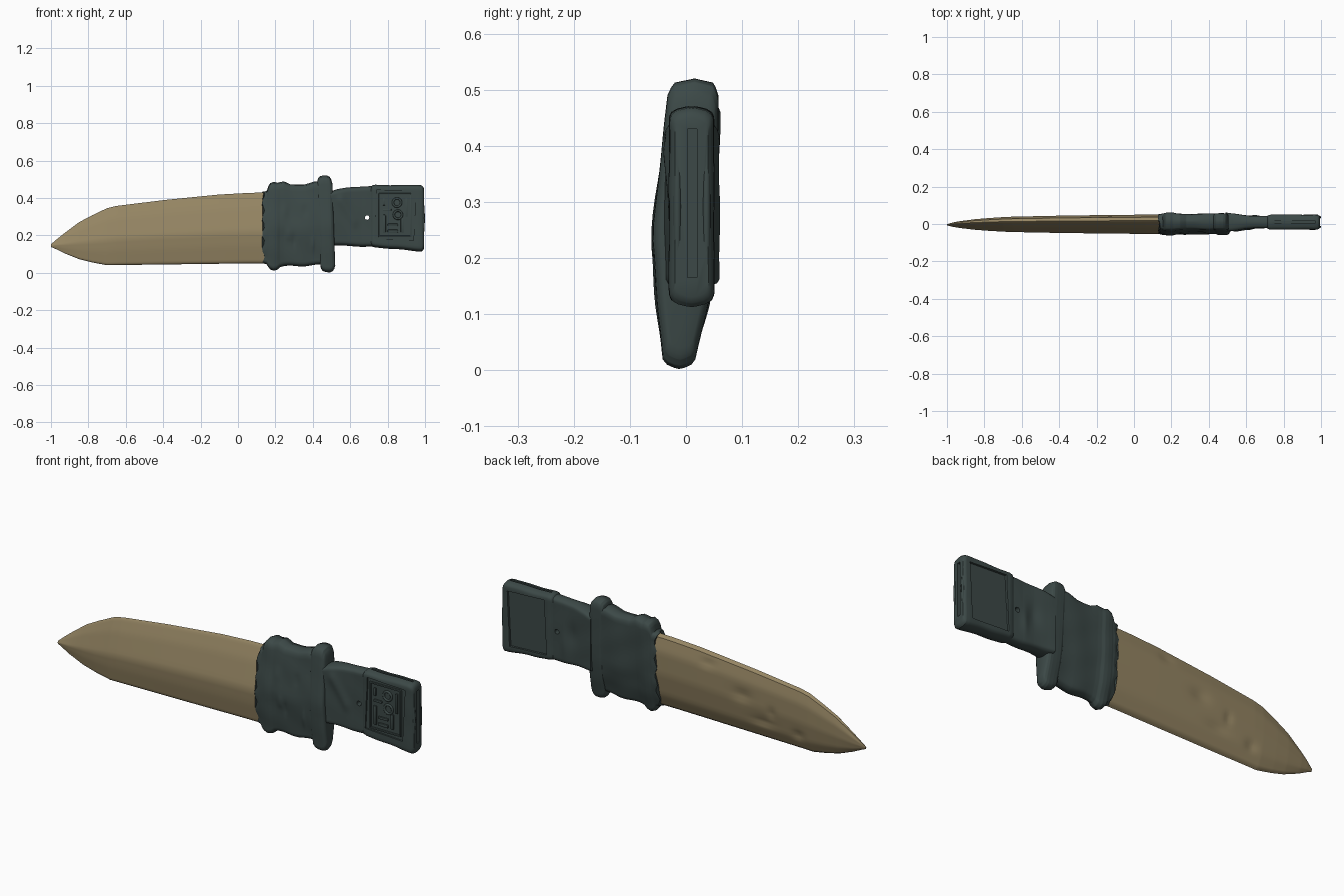
import bpy, bmesh, math
from mathutils import Vector

if "Cube" in bpy.data.objects:
    bpy.data.objects.remove(bpy.data.objects["Cube"])


def material(name, rgb):
    m = bpy.data.materials.new(name)
    m.diffuse_color = (*rgb, 1)
    m.use_nodes = True
    m.node_tree.nodes["Principled BSDF"].inputs["Base Color"].default_value = m.diffuse_color
    return m


TAN = material("tan blade", (0.30, 0.235, 0.125))
DARK = material("dark slate", (0.045, 0.066, 0.063))


def lerp(table, x):
    """Read a table of (x, values...) rows at x."""
    if x <= table[0][0]:
        return table[0][1:]
    for a, b in zip(table, table[1:]):
        if x <= b[0]:
            f = (x - a[0]) / (b[0] - a[0])
            return [p + (q - p) * f for p, q in zip(a[1:], b[1:])]
    return table[-1][1:]


def finish(ob, angle=35):
    bpy.ops.object.select_all(action='DESELECT')
    ob.select_set(True)
    bpy.context.view_layer.objects.active = ob
    bpy.ops.object.shade_smooth_by_angle(angle=math.radians(angle))


def mesh_object(name, bm, mat):
    bmesh.ops.recalc_face_normals(bm, faces=bm.faces)
    me = bpy.data.meshes.new(name)
    bm.to_mesh(me)
    bm.free()
    ob = bpy.data.objects.new(name, me)
    bpy.context.collection.objects.link(ob)
    me.materials.append(mat)
    return ob


def loft(name, stations, front, back, mat, steps=60, n=26, centre=0.0,
         wobble=0.0, shear=0.0, jag=0.0, bumps=()):
    """Skin rings along x. Station: x, low z, high z, thickness scale.
    front/back: (height fraction, y). Bump: side, x, z, x size, z size, height."""
    x0, x1 = stations[0][0], stations[-1][0]
    xs = sorted({s[0] for s in stations} |
                {round(x0 + (x1 - x0) * i / steps, 5) for i in range(steps + 1)})
    ts = [0.5 - 0.5 * math.cos(math.pi * i / n) for i in range(n + 1)]
    ring = [(t, front, -1) for t in ts] + [(t, back, 1) for t in ts[-2:0:-1]]
    bm = bmesh.new()
    rings = []
    for x in xs:
        lo, hi, s = lerp(stations, x)
        row = []
        for t, prof, side in ring:
            y = centre + (lerp(prof, t)[0] - centre) * s
            z = lo + (hi - lo) * t
            y += side * wobble * math.sin(31 * x + 17 * z) * math.sin(23 * z - 9 * x) * s
            z += wobble * math.sin(41 * x + 3 * t) * (2 * t - 1)
            for bs, bx, bz, rx, rz, h in bumps:
                if bs == side:
                    y += side * h * math.exp(-((x - bx) / rx) ** 2 - ((z - bz) / rz) ** 2)
            fade = max(0, 1 - (x - x0) / 0.03)
            dx = shear * (0.5 - t) + jag * fade * math.sin(29 * t + side)
            row.append(bm.verts.new((x + dx, y, z)))
        rings.append(row)
    m = len(ring)
    for a, b in zip(rings, rings[1:]):
        for i in range(m):
            bm.faces.new((a[i], a[(i + 1) % m], b[(i + 1) % m], b[i]))
    bm.faces.new(rings[0])
    bm.faces.new(rings[-1])
    return mesh_object(name, bm, mat)


def box(name, lo, hi, mat, bevel=0.0, tilt=0.0):
    bm = bmesh.new()
    bmesh.ops.create_cube(bm, size=1)
    c = (Vector(lo) + Vector(hi)) / 2
    for v in bm.verts:
        v.co = Vector([v.co[i] * (hi[i] - lo[i]) for i in range(3)])
    if bevel:
        bmesh.ops.bevel(bm, geom=bm.edges[:], offset=bevel, segments=2,
                        affect='EDGES', profile=0.5)
    ob = mesh_object(name, bm, mat)
    ob.location = c
    ob.rotation_euler.y = tilt
    return ob


def cut(ob, cutter):
    mod = ob.modifiers.new("cut", 'BOOLEAN')
    mod.operation = 'DIFFERENCE'
    mod.object = cutter
    cutter.hide_render = True
    bpy.context.view_layer.update()
    bpy.context.view_layer.objects.active = ob
    bpy.ops.object.modifier_apply(modifier=mod.name)
    bpy.data.objects.remove(cutter)


# Blade: lens section with a ridge, dented on the back
blade = loft("blade", [
    (-1, .138, .152, .06), (-.97, .125, .178, .22), (-.93, .105, .21, .36),
    (-.85, .073, .27, .55), (-.78, .055, .307, .66), (-.7, .04, .345, .76),
    (-.65, .041, .357, .8), (-.4, .044, .388, .9), (-.1, .048, .418, .98),
    (.06, .05, .427, 1), (.2, .05, .43, 1)],
    [(0, -.02), (.02, -.03), (.25, -.046), (.45, -.053), (.8, -.018), (.98, .01), (1, .018)],
    [(0, -.02), (.03, -.002), (.2, .027), (.5, .047), (.8, .05), (.97, .036), (1, .018)],
    TAN, steps=90, centre=-.004,
    bumps=[(1, -.34, .25, .05, .025, -.009), (1, -.45, .14, .06, .015, -.009),
           (1, -.5, .2, .02, .02, -.008), (1, -.64, .12, .03, .02, -.009),
           (1, -.15, .36, .04, .015, -.006)])
finish(blade, 40)

# Collar: ragged mouth, raised rim and sunken middle
slab_front = [(0, -.012), (.008, -.03), (.03, -.041), (.2, -.05), (.46, -.06),
              (.77, -.043), (.95, -.033), (.985, -.022), (1, .015)]
slab_back = [(0, -.012), (.008, .006), (.03, .016), (.2, .037), (.4, .052),
             (.77, .057), (.95, .058), (.985, .05), (1, .015)]
collar = loft("collar", [
    (.135, .05, .432, .92), (.155, .045, .437, 1), (.163, .03, .465, 1),
    (.172, .02, .48, 1.03), (.19, .013, .489, 1.04), (.21, .018, .483, 1.02),
    (.225, .03, .485, .95), (.245, .034, .487, .93), (.28, .036, .47, .93),
    (.36, .036, .475, .94), (.41, .04, .486, .95), (.46, .045, .488, .95)],
    slab_front, slab_back, DARK, centre=0, wobble=.0025, jag=.007,
    bumps=[(-1, .27, .2, .015, .015, .007), (-1, .3, .17, .01, .02, -.006),
           (-1, .4, .15, .008, .03, .006), (-1, .25, .33, .02, .03, .005),
           (-1, .36, .33, .02, .02, -.005)])
finish(collar, 60)

# Guard: upright bar with rounded ends
guard = loft("guard", [
    (.432, .035, .49, .8), (.437, .018, .505, .92), (.447, .008, .515, .99),
    (.463, .003, .52, 1.0), (.485, .003, .52, 1.0), (.497, .008, .515, .98),
    (.506, .02, .5, .9), (.512, .04, .48, .75)],
    slab_front, slab_back, DARK, steps=24, shear=.016, wobble=.001)
finish(guard, 60)

# Grip neck, thinning toward the pommel, with diagonal folds
flat_front = [(0, .01), (.008, -.008), (.03, -.02), (.06, -.024), (.94, -.024),
              (.97, -.02), (.992, -.008), (1, .01)]
flat_back = [(t, .02 - y) for t, y in flat_front]
folds = [(-1, .55 + .018 * i, .39 - .03 * i, .022, .025, .006) for i in range(5)]
neck = loft("grip_neck", [
    (.49, .147, .435, 1.45), (.53, .145, .447, 1.3), (.6, .142, .456, 1.08),
    (.66, .14, .462, .95), (.75, .137, .462, .9)],
    flat_front, flat_back, DARK, centre=.01, wobble=.0015,
    bumps=folds + [(1, .6, .3, .03, .05, -.006), (1, .65, .25, .02, .06, .005)])
bm = bmesh.new()
bmesh.ops.create_cone(bm, cap_ends=True, segments=16, radius1=.012, radius2=.012, depth=.4)
hole = mesh_object("hole_cutter", bm, DARK)
hole.location = (.69, 0, .295)
hole.rotation_euler.x = math.pi / 2
cut(neck, hole)
finish(neck, 45)

# Pommel: block with end slot, top groove and sunken panels
pommel = loft("pommel", [
    (.712, .143, .46, .95), (.72, .138, .467, 1.1), (.735, .134, .47, 1.18),
    (.85, .126, .469, 1.18), (.965, .114, .471, 1.18), (.982, .113, .468, 1.14),
    (.99, .12, .46, 1.0), (.995, .13, .45, .86)],
    flat_front, flat_back, DARK, centre=.01, wobble=.001, steps=40)
TILT = .05
for lo, hi, tilt in [((.95, .003, .165), (1.1, .02, .43), 0),
                     ((.74, .005, .46), (.97, .016, .6), 0),
                     ((.735, -.2, .178), (.945, -.022, .438), TILT),
                     ((.75, .039, .16), (.955, .2, .435), TILT)]:
    cut(pommel, box("cutter", lo, hi, DARK, tilt=tilt))
finish(pommel, 40)

# Raised abstract pattern inside the front panel: frame, bars and rings
bars = [(.752, .19, .76, .425), (.92, .19, .928, .425), (.752, .19, .928, .198),
        (.752, .417, .928, .425), (.775, .215, .79, .31), (.8, .215, .855, .23),
        (.87, .215, .885, .29), (.8, .25, .855, .262), (.775, .33, .82, .342),
        (.775, .36, .787, .4), (.895, .3, .907, .4)]
for i, (xa, za, xb, zb) in enumerate(bars):
    ob = box(f"panel_bar_{i + 1}", (xa, -.03, za), (xb, -.018, zb), DARK, bevel=.003)
    finish(ob)
for i, (x, z) in enumerate([(.855, .31), (.85, .375)]):
    bpy.ops.mesh.primitive_torus_add(major_radius=.022, minor_radius=.006,
                                     major_segments=20, minor_segments=8,
                                     location=(x, -.023, z), rotation=(math.pi / 2, 0, 0))
    ring = bpy.context.object
    ring.name = f"panel_ring_{i + 1}"
    ring.data.materials.append(DARK)
    finish(ring, 60)

# End lip: thin wavy ridge around the slot
lip = bpy.data.curves.new("end_lip", 'CURVE')
lip.dimensions = '3D'
lip.bevel_depth = .007
lip.bevel_resolution = 2
sp = lip.splines.new('POLY')
pts = []
for i in range(48):
    a = 2 * math.pi * i / 48
    c, s = math.cos(a), math.sin(a)
    y = .0105 + .026 * math.copysign(abs(c) ** .4, c)
    z = .292 + .158 * math.copysign(abs(s) ** .4, s)
    pts.append((.988 + .005 * math.cos(20 * (z - .29)), y, z))
sp.points.add(len(pts) - 1)
for p, co in zip(sp.points, pts):
    p.co = (*co, 1)
sp.use_cyclic_u = True
lip_ob = bpy.data.objects.new("end_lip", lip)
bpy.context.collection.objects.link(lip_ob)
lip.materials.append(DARK)
